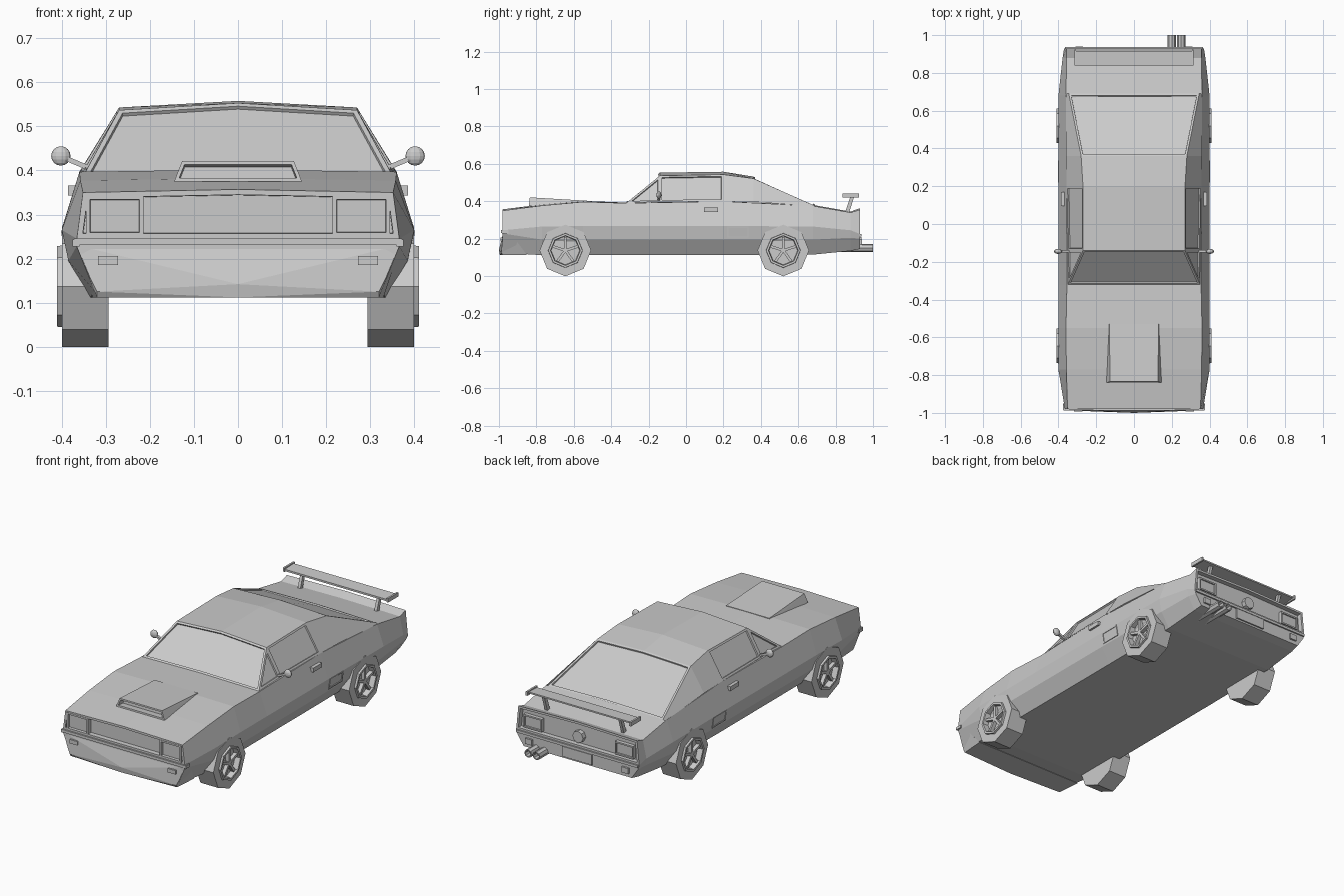
import bpy, bmesh
from math import pi, radians
from mathutils import Vector, Matrix

if "Cube" in bpy.data.objects:
    bpy.data.objects.remove(bpy.data.objects["Cube"])


def finish(name, bm, mirror=False):
    me = bpy.data.meshes.new(name)
    bm.to_mesh(me)
    bm.free()
    ob = bpy.data.objects.new(name, me)
    bpy.context.collection.objects.link(ob)
    if mirror:
        ob.modifiers.new("mirror", 'MIRROR').use_clip = False
    return ob


def inset(bm, faces, thick, depth):
    bmesh.ops.inset_individual(bm, faces=faces, thickness=thick, depth=depth,
                               use_even_offset=True)


def facing(bm, d):
    bm.normal_update()
    return max(bm.faces, key=lambda f: f.normal.dot(Vector(d)) + f.calc_area() * .01)


def hull(name, pts, mirror=False, recess=None, rim=.006, depth=.01):
    bm = bmesh.new()
    vs = [bm.verts.new(p) for p in pts]
    bmesh.ops.convex_hull(bm, input=vs)
    bmesh.ops.dissolve_limit(bm, angle_limit=radians(1), verts=bm.verts, edges=bm.edges)
    bmesh.ops.recalc_face_normals(bm, faces=bm.faces)
    if recess:
        f = [facing(bm, recess)]
        inset(bm, f, rim, 0)
        inset(bm, f, .001, -depth)
    return finish(name, bm, mirror)


def box(name, xs, ys, zs, **kw):
    return hull(name, [(x, y, z) for x in xs for y in ys for z in zs], **kw)


def both(pts):
    return [(s * x, y, z) for s in (1, -1) for x, y, z in pts]


def cylinder(bm, r, length, centre, axis, n=8, turn=0):
    rot = Matrix.Rotation(pi / 2, 4, 'Y') if axis == 'X' else Matrix.Rotation(-pi / 2, 4, 'X')
    bmesh.ops.create_cone(bm, cap_ends=True, segments=n, radius1=r, radius2=r, depth=length,
                          matrix=Matrix.Translation(centre) @ rot @ Matrix.Rotation(turn, 4, 'Z'))


# Lower body: y, top centre z, then shoulder, crease, lower crease, rocker (x, z)
stations = [
    (-.98, .357, (.352, .35), (.366, .245), (.366, .228), (.325, .125)),
    (-.77, .383, (.358, .377), (.40, .265), (.385, .195), (.335, .112)),
    (-.55, .402, (.36, .397), (.40, .268), (.388, .195), (.335, .112)),
    (-.32, .393, (.355, .39), (.40, .268), (.388, .195), (.335, .112)),
    (.20, .40, (.357, .40), (.40, .268), (.388, .195), (.335, .112)),
    (.68, .38, (.36, .375), (.40, .265), (.385, .195), (.335, .115)),
    (.88, .345, (.357, .34), (.378, .245), (.37, .205), (.33, .135)),
    (.93, .363, (.357, .355), (.37, .225), (.362, .20), (.325, .145)),
]
bm = bmesh.new()
rings = []
for y, top, *side in stations:
    ring = [(0, top)] + side + [(-x, z) for x, z in reversed(side)]
    rings.append([bm.verts.new((x, y, z)) for x, z in ring])
for a, b in zip(rings, rings[1:]):
    for i in range(9):
        j = (i + 1) % 9
        bm.faces.new((a[i], a[j], b[j], b[i]))
panels = []
for r in (rings[0], rings[-1]):
    panels.append(bm.faces.new((r[7], r[8], r[0], r[1], r[2])))
    bm.faces.new((r[2], r[3], r[4], r[5], r[6], r[7]))
bmesh.ops.recalc_face_normals(bm, faces=bm.faces)
inset(bm, panels, .012, 0)
inset(bm, panels, .001, -.025)
finish("body", bm)

# Greenhouse: y, centre z, roof edge (x, z), base (x, z)
cabin = [
    (-.32, .395, (.35, .39), None),
    (-.14, .553, (.27, .537), (.352, .398)),
    (.20, .558, (.27, .543), (.357, .40)),
    (.36, .532, (.28, .522), (.36, .397)),
    (.69, .383, (.345, .376), (.36, .372)),
]
bm = bmesh.new()
rows = []
for y, c, e, b in cabin:
    centre = bm.verts.new((0, y, c))
    row = {0: centre}
    for s in (1, -1):
        edge = bm.verts.new((s * e[0], y, e[1]))
        row[s] = (edge, bm.verts.new((s * b[0], y, b[1])) if b else edge)
    rows.append(row)
glass = []
for k, (p, q) in enumerate(zip(rows, rows[1:])):
    if k in (0, 3):
        glass.append(bm.faces.new((p[-1][0], p[0], p[1][0], q[1][0], q[0], q[-1][0])))
    for s in (1, -1):
        if k in (1, 2):
            bm.faces.new((p[0], p[s][0], q[s][0], q[0]))
        f = bm.faces.new(list(dict.fromkeys((p[s][0], p[s][1], q[s][1], q[s][0]))))
        if k < 2:
            glass.append(f)
bmesh.ops.recalc_face_normals(bm, faces=bm.faces)
inset(bm, glass, .011, 0)
inset(bm, glass, .001, -.008)
finish("cabin", bm)

# Hood scoop with an open mouth
hull("hood_scoop", both([(.145, -.84, .375), (.127, -.835, .421), (.13, -.53, .403),
                         (.14, -.53, .38)]), recess=(0, -1, 0), rim=.008, depth=.04)

# Front end
box("front_bumper", (-.372, .372), (-.988, -.95), (.231, .246))
hull("chin_spoiler", both([(.366, -.978, .23), (.335, -.985, .155), (.32, -.988, .125),
                           (.32, -.98, .112), (.366, -.93, .22), (.33, -.85, .112)])
     + [(0, -1, .142), (0, -.995, .112)])
box("headlight", (.215, .345), (-.982, -.94), (.25, .343), mirror=True,
    recess=(0, -1, 0), rim=.009, depth=.015)
box("front_indicator", (.272, .318), (-.992, -.96), (.185, .206), mirror=True)
box("side_marker", (.36, .376), (-.985, -.95), (.228, .243), mirror=True)

# Tail end
box("tail_light", (.22, .33), (.89, .925), (.245, .315), mirror=True,
    recess=(0, 1, 0), rim=.008, depth=.006)
bm = bmesh.new()
cylinder(bm, .032, .04, (0, .91, .28), 'Y')
finish("fuel_cap", bm)
box("number_plate", (-.09, .09), (.92, .938), (.155, .21))
box("rear_bumper", (-.365, .365), (.915, .938), (.212, .226))
box("reverse_light", (.27, .31), (.92, .94), (.165, .195), mirror=True)

# Twin exhaust pipes on one side
bm = bmesh.new()
for x in (.2, .25):
    cylinder(bm, .022, .2, (x, .90, .15), 'Y')
bm.normal_update()
ends = [f for f in bm.faces if f.normal.y > .9]
inset(bm, ends, .005, 0)
inset(bm, ends, .001, -.03)
finish("exhaust_pipes", bm)

# Rear wing
hull("wing_blade", both([(.31, .84, .424), (.31, .84, .434), (.31, .915, .438), (.31, .915, .43)]))
box("wing_end", (.306, .316), (.838, .925), (.42, .442), mirror=True)
hull("wing_support", [(x, y, z) for x in (.222, .238) for y, z in
                      ((.85, .34), (.872, .34), (.88, .427), (.9, .427))], mirror=True)

# Doors and flanks
box("door_handle", (.355, .386), (.095, .17), (.343, .366), mirror=True)
hull("side_vent", [(x, y, z) for y in (.22, .335) for x, z in
                   ((.37, .205), (.393, .205), (.402, .264), (.37, .264))],
     mirror=True, recess=(1, 0, 0), rim=.007, depth=.012)

# Door mirrors
bm = bmesh.new()
bmesh.ops.create_uvsphere(bm, u_segments=12, v_segments=8, radius=.022,
                          matrix=Matrix.Translation((.402, -.145, .433)) @ Matrix.Diagonal((1, .6, 1, 1)))
finish("door_mirror", bm, True)
hull("mirror_arm", [(x, y, z + d) for y in (-.152, -.138) for d in (-.006, .006)
                    for x, z in ((.335, .404), (.392, .428))], mirror=True)

# Octagonal wheels with a raised rim and recessed spokes
for name, y in (("front_wheel", -.645), ("rear_wheel", .52)):
    c = Vector((.347, y, .137))
    bm = bmesh.new()
    cylinder(bm, .138, .106, c, 'X')
    f = [facing(bm, (1, 0, 0))]
    for thick, depth in ((.042, 0), (.001, .011), (.011, 0), (.003, -.03)):
        inset(bm, f, thick, depth)
    for i in range(5):
        bmesh.ops.create_cube(bm, size=1, matrix=Matrix.Translation(c + Vector((.045, 0, 0)))
                              @ Matrix.Rotation(i * 2 * pi / 5, 4, 'X')
                              @ Matrix.Translation((0, 0, .036))
                              @ Matrix.Diagonal((.02, .014, .072, 1)))
    finish(name, bm, True)
